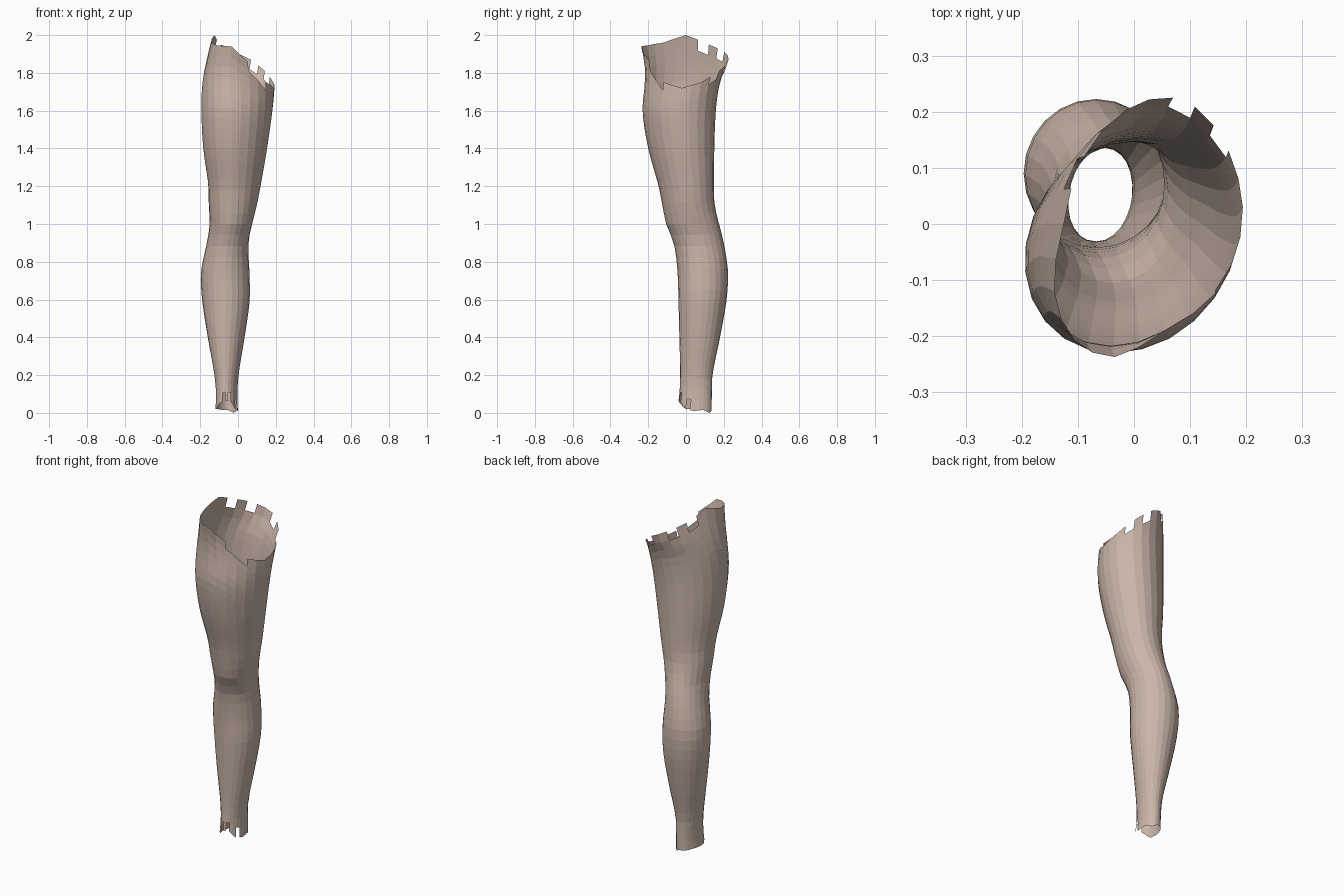
import bpy
import bmesh
from math import cos, sin, tau, radians
from mathutils import Vector

SIDES = 24
ROWS = 34

# Leg outline by height: (z, right edge, left edge, front edge, back edge, twist)
OUTLINE = [
    (0.0, -.12, .0, -.05, .135, .15),
    (.1, -.117, -.003, -.035, .137, .15),
    (.2, -.125, .003, -.031, .14, .1),
    (.4, -.16, .035, -.035, .18, .05),
    (.6, -.19, .062, -.04, .215, 0),
    (.75, -.195, .06, -.045, .222, 0),
    (.9, -.165, .055, -.065, .2, 0),
    (1.0, -.15, .075, -.105, .175, 0),
    (1.1, -.155, .1, -.125, .152, .05),
    (1.2, -.157, .12, -.145, .147, .1),
    (1.4, -.185, .155, -.2, .15, .12),
    (1.6, -.195, .183, -.23, .158, .15),
    (1.75, -.188, .195, -.218, .18, .22),
    (1.85, -.17, .195, -.22, .22, .3),
    (2.0, -.135, .19, -.25, .25, .35),
]

# Edge heights around the leg, every 30 degrees starting from the left side
TOP_EDGE = [1.72, 1.75, 1.81, 1.87, 1.91, 1.95, 2.0, 1.96, 1.945, 1.94, 1.86, 1.75]
BOTTOM_EDGE = [.01, .015, 0, .015, .015, .02, .02, .02, .05, .065, .06, .02]


def around(heights, turn):
    """Blend the edge heights at a fraction of a full turn."""
    place = (turn % 1) * len(heights)
    i = int(place)
    f = place - i
    return heights[i] * (1 - f) + heights[(i + 1) % len(heights)] * f


def outline_at(z):
    """Smoothly blend the outline rows at a height."""
    last = len(OUTLINE) - 1
    i = 0
    while i < last - 1 and OUTLINE[i + 1][0] < z:
        i += 1
    a, b = OUTLINE[i], OUTLINE[i + 1]
    before, after = OUTLINE[max(i - 1, 0)], OUTLINE[min(i + 2, last)]
    span = b[0] - a[0]
    t = (z - a[0]) / span
    blended = []
    for k in range(1, len(a)):
        start = (b[k] - before[k]) / (b[0] - before[0]) * span
        end = (after[k] - a[k]) / (after[0] - a[0]) * span
        drop = a[k] - b[k]
        blended.append(a[k] + t * (start + t * (-3 * drop - 2 * start - end
                                                + t * (2 * drop + start + end))))
    return blended


def skin_point(turn, z):
    right, left, front, back, twist = outline_at(z)
    angle = turn * tau
    x = (left + right) / 2 + (left - right) / 2 * cos(angle - twist)
    y = (front + back) / 2 + (back - front) / 2 * sin(angle)
    return Vector((x, y, z))


def make_material(name, colour):
    material = bpy.data.materials.new(name)
    material.use_nodes = True
    material.diffuse_color = colour
    material.node_tree.nodes["Principled BSDF"].inputs["Base Color"].default_value = colour
    return material


def build_leg():
    bm = bmesh.new()
    rings = []
    for row in range(ROWS + 1):
        ring = []
        for side in range(SIDES):
            turn = side / SIDES
            low, high = around(BOTTOM_EDGE, turn), around(TOP_EDGE, turn)
            # Rows stay level along the leg and bend to the edges at both ends
            level = 2 * row / ROWS
            lift = max(0, 1 - level / .3) * low
            sink = max(0, (level - 1.2) / .8) * (2 - high)
            ring.append(bm.verts.new(skin_point(turn, level + lift - sink)))
        rings.append(ring)

    # Missing faces give the torn steps at both open ends
    torn_top = {3, 5, 8, 10, 20, 21}
    torn_bottom = {17, 19, 22}
    for row in range(ROWS):
        for side in range(SIDES):
            if row == ROWS - 1 and side in torn_top:
                continue
            if row == 0 and side in torn_bottom:
                continue
            after = (side + 1) % SIDES
            bm.faces.new((rings[row][side], rings[row][after],
                          rings[row + 1][after], rings[row + 1][side]))

    mesh = bpy.data.meshes.new("leg_shell")
    bm.to_mesh(mesh)
    bm.free()
    leg = bpy.data.objects.new("leg_shell", mesh)
    bpy.context.collection.objects.link(leg)
    return leg


default_cube = bpy.data.objects.get("Cube")
if default_cube:
    bpy.data.objects.remove(default_cube)

# Open leg shell with flat faces
leg = build_leg()
leg.data.materials.append(make_material("pale_skin", (.60, .47, .40, 1)))
